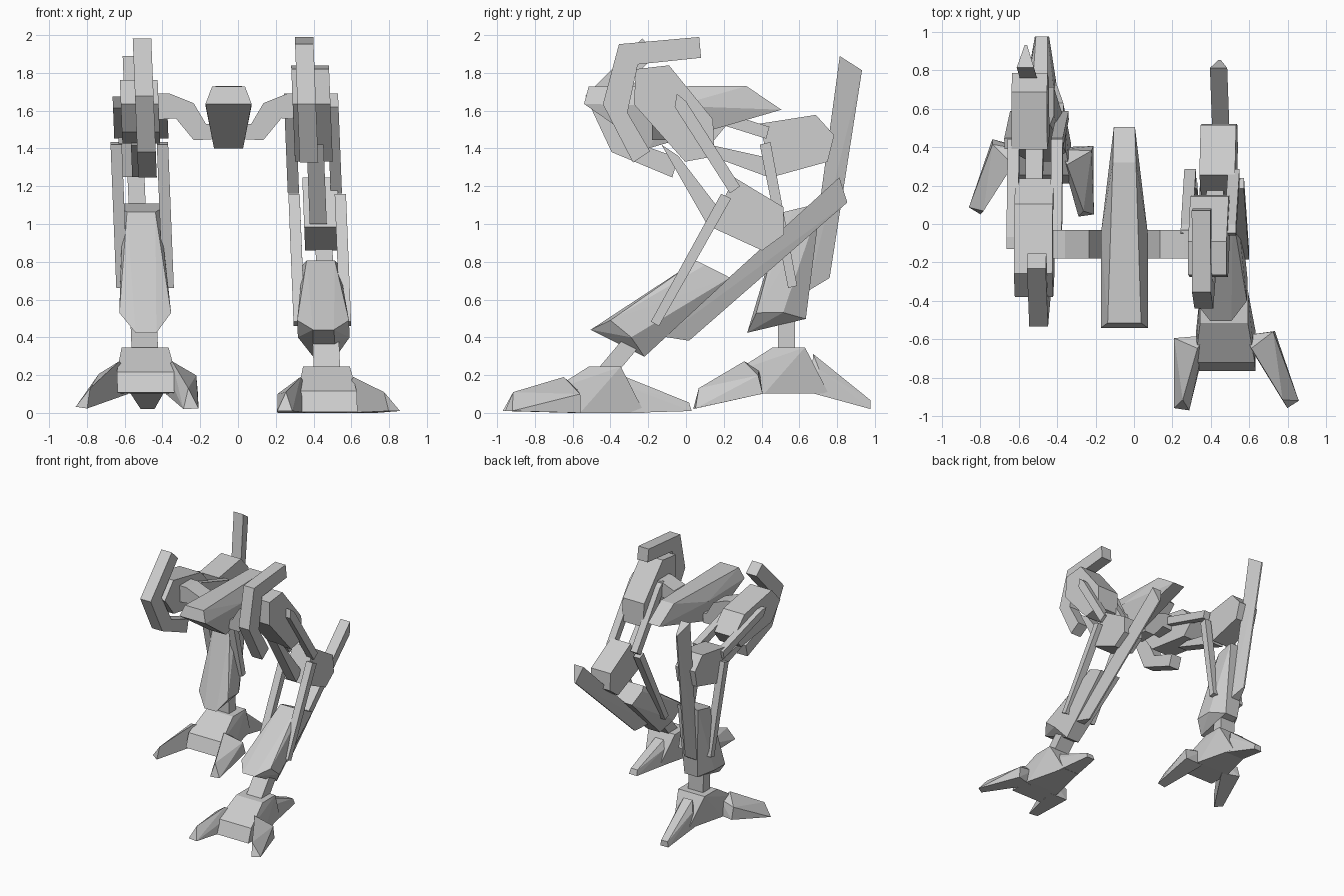
import bpy, bmesh, math

cube = bpy.data.objects.get("Cube")
if cube:
    bpy.data.objects.remove(cube, do_unlink=True)

grey = bpy.data.materials.new("plain grey")
grey.use_nodes = True
grey.diffuse_color = (0.6, 0.6, 0.6, 1)
grey.node_tree.nodes["Principled BSDF"].inputs["Base Color"].default_value = (0.6, 0.6, 0.6, 1)


def finish(name, bm):
    bmesh.ops.recalc_face_normals(bm, faces=bm.faces)
    mesh = bpy.data.meshes.new(name)
    bm.to_mesh(mesh)
    bm.free()
    mesh.materials.append(grey)
    obj = bpy.data.objects.new(name, mesh)
    bpy.context.collection.objects.link(obj)


def hull(name, points, place=lambda p: p):
    """Faceted convex block around a few points."""
    bm = bmesh.new()
    for p in points:
        bm.verts.new(place(p))
    res = bmesh.ops.convex_hull(bm, input=bm.verts)
    loose = [v for v in bm.verts if not v.link_faces]
    bmesh.ops.delete(bm, geom=loose, context='VERTS')
    bmesh.ops.dissolve_limit(bm, angle_limit=math.radians(1), verts=bm.verts, edges=bm.edges)
    finish(name, bm)


def prism(name, outline, to_point, a, b, place=lambda p: p):
    """Outline extruded between two offsets; may be concave."""
    bm = bmesh.new()
    ends = [[bm.verts.new(place(to_point(p, o))) for p in outline] for o in (a, b)]
    bm.faces.new(ends[0])
    bm.faces.new(ends[1])
    n = len(outline)
    for i in range(n):
        j = (i + 1) % n
        bm.faces.new((ends[0][i], ends[0][j], ends[1][j], ends[1][i]))
    finish(name, bm)


def side(p, x):
    return (x, p[0], p[1])


def front(p, y):
    return (p[0], y, p[1])


def tapered(centre, rows):
    """Points from (y, z, half width) rows about a centre line."""
    return [(centre + k * w, y, z) for y, z, w in rows for k in (-1, 1)]


def turn(y, z, pivot, target, degrees):
    a = math.radians(degrees)
    dy, dz = y - pivot[0], z - pivot[1]
    return (target[0] + dy * math.cos(a) - dz * math.sin(a),
            target[1] + dy * math.sin(a) + dz * math.cos(a))


# Leg profiles as (y, z)
HOOK = [(0.07, 1.99), (-0.355, 1.952), (-0.44, 1.634), (-0.28, 1.325),
        (-0.19, 1.385), (-0.31, 1.59), (-0.255, 1.845), (0.08, 1.88)]
THIGH = [(-0.265, 1.82), (-0.09, 1.84), (0.143, 1.554), (0.15, 1.358),
         (-0.005, 1.33), (-0.276, 1.634)]
THIGH_ROD = [(-0.048, 1.69), (0.0, 1.65), (0.286, 1.20), (0.233, 1.162), (-0.06, 1.62)]
THIGH_STRUT = [(-0.13, 1.42), (-0.04, 1.36), (0.19, 1.06), (0.11, 1.0)]
KNEE = [(0.255, 1.247), (0.515, 1.09), (0.52, 0.945), (0.403, 0.86), (0.13, 0.985)]
SHIN_ROD = [(0.186, 1.16), (0.239, 1.135), (-0.143, 0.46), (-0.186, 0.483)]
ANKLE = [(-0.465, 0.235), (-0.395, 0.176), (-0.235, 0.366), (-0.305, 0.425)]
SHIN = [(-0.505, 0.44, 0.055), (-0.40, 0.49, 0.137), (-0.29, 0.40, 0.137),
        (-0.22, 0.297, 0.06), (0.053, 0.806, 0.075), (0.10, 0.783, 0.097),
        (0.233, 0.716, 0.097)]
REAR_BAR = [(-0.117, 0.403, 0.045), (0.812, 1.247, 0.045),
            (0.854, 1.114, 0.006), (0.016, 0.382, 0.006)]
# Foot parts
HUB = [(-0.345, 0.245, 0.124), (-0.515, 0.245, 0.124), (-0.565, 0.15, 0.124),
       (-0.72, 0.115, 0.155), (-0.765, 0.005, 0.155), (-0.56, 0.0, 0.155),
       (-0.22, 0.0, 0.07), (-0.29, 0.13, 0.10)]
HEEL = [(-0.345, 0.20, 0.04), (-0.29, 0.13, 0.07), (-0.30, 0.0, 0.09),
        (0.016, 0.055, 0.03), (0.03, 0.01, 0.037)]
OUTER_TOE = [(0.14, -0.647, 0.19), (0.10, -0.58, 0.13), (0.10, -0.60, 0), (0.255, -0.557, 0),
             (0.25, -0.56, 0.10), (0.32, -0.958, 0.01), (0.38, -0.92, 0.01), (0.30, -0.915, 0.11)]
INNER_TOE = [(-0.14, -0.647, 0.19), (-0.10, -0.58, 0.13), (-0.10, -0.60, 0), (-0.27, -0.594, 0),
             (-0.265, -0.594, 0.10), (-0.19, -0.97, 0.01), (-0.27, -0.958, 0.01), (-0.22, -0.915, 0.11)]
FOOT_X = 0.478


def build_leg(label, s, target, swing, shift, toe_pitch, heel_pitch):
    def lean(x, y, z):
        return (s * x - 0.04 * z, y, z)

    # Whole upper leg swings as one rigid piece
    def leg(p):
        y, z = turn(p[1], p[2], (-0.505, 0.44), target, swing)
        return lean(p[0], y, z)

    # Foot parts stay level, with toes and heel bending at the hub
    def foot(pivot, pitch):
        def place(p):
            y, z = turn(p[1], p[2], pivot, pivot, pitch)
            return lean(p[0], y + shift[0], max(z + shift[1], 0.0))
        return place

    prism(label + "_hip_hook", HOOK, side, 0.38, 0.478, leg)
    prism(label + "_thigh", THIGH, side, 0.355, 0.555, leg)
    prism(label + "_thigh_strut", THIGH_STRUT, side, 0.42, 0.51, leg)
    prism(label + "_knee", KNEE, side, 0.39, 0.575, leg)
    for pos, c, t in (("outer", 0.588, 0.567), ("inner", 0.343, 0.34)):
        prism(f"{label}_{pos}_shin_rod", SHIN_ROD, side, c - 0.03, c + 0.03, leg)
        prism(f"{label}_{pos}_thigh_rod", THIGH_ROD, side, t - 0.03, t + 0.03, leg)
    hull(label + "_shin", tapered(0.47, SHIN), leg)
    hull(label + "_rear_bar", tapered(0.49, REAR_BAR), leg)
    prism(label + "_ankle", ANKLE, side, 0.41, 0.55, leg)

    hull(label + "_foot_hub", tapered(FOOT_X, HUB), foot((0, 0), 0))
    hull(label + "_heel", tapered(FOOT_X, HEEL), foot((-0.29, 0.06), heel_pitch))
    for pos, pts in (("outer", OUTER_TOE), ("inner", INNER_TOE)):
        hull(f"{label}_{pos}_toe", [(x + FOOT_X, y, z) for x, y, z in pts],
             foot((-0.58, 0.10), toe_pitch))


build_leg("left", 1, (-0.505, 0.44), 0, (0, 0), 0, 0)
build_leg("right", -1, (0.324, 0.424), 40, (0.975, 0.102), 14, -17)

# Central body wedge
BODY = [(-0.515, 1.728, 0.087), (-0.54, 1.636, 0.122), (-0.05, 1.625, 0.122), (-0.2, 1.4, 0.077),
        (0.32, 1.73, 0.06), (0.505, 1.605, 0.055)]
hull("body", tapered(-0.05, BODY))

# Cranked arms joining body and thighs
ARM = [(0.09, 1.53), (0.12, 1.53), (0.185, 1.64), (0.31, 1.69), (0.40, 1.69), (0.40, 1.55),
       (0.28, 1.56), (0.185, 1.445), (0.09, 1.447)]
for label, s in (("left", 1), ("right", -1)):
    prism(label + "_hip_arm", ARM, front, -0.18, -0.03,
          lambda p: (s * p[0] - 0.05, p[1], p[2]))
